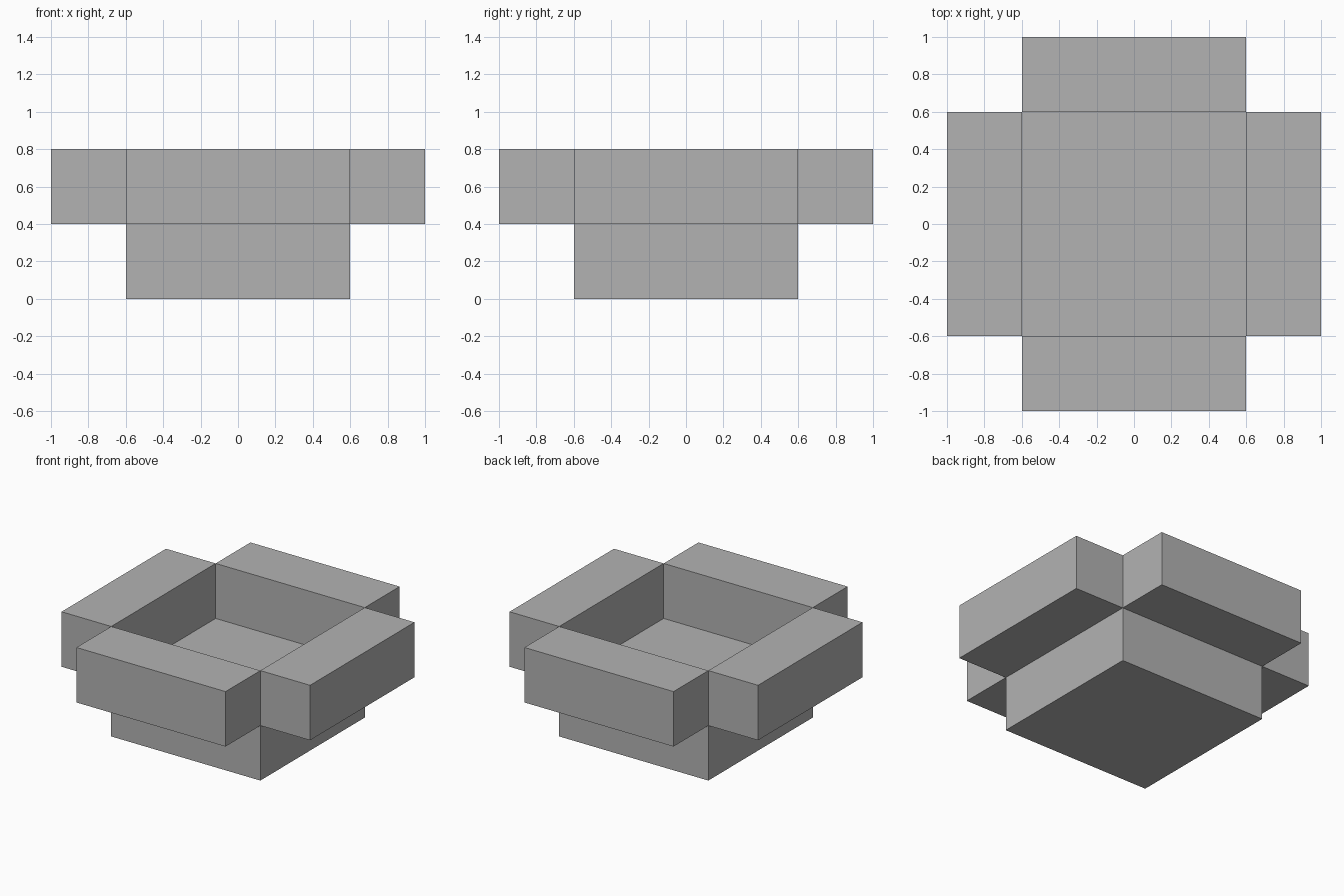
import bpy
import bmesh
from mathutils import Matrix, Vector

old = bpy.data.objects.get("Cube")
if old:
    bpy.data.objects.remove(old, do_unlink=True)

GREY = (0.45, 0.45, 0.45, 1.0)
mat = bpy.data.materials.new("plain grey")
mat.use_nodes = True
mat.diffuse_color = GREY
mat.node_tree.nodes["Principled BSDF"].inputs["Base Color"].default_value = GREY


def box(name, size, centre):
    """Flat-shaded box of a given size and centre."""
    mesh = bpy.data.meshes.new(name)
    bm = bmesh.new()
    bmesh.ops.create_cube(bm, size=1.0, matrix=Matrix.Translation(centre)
                          @ Matrix.Diagonal(Vector((*size, 1.0))))
    bm.to_mesh(mesh)
    bm.free()
    mesh.materials.append(mat)
    obj = bpy.data.objects.new(name, mesh)
    bpy.context.collection.objects.link(obj)
    return obj


WIDTH, STEP = 1.2, 0.4          # base width, block thickness
REACH = (WIDTH + STEP) / 2      # distance of each side block from the centre

# Square base slab, its top forming the floor of the well
box("base", (WIDTH, WIDTH, STEP), (0, 0, STEP / 2))

# Four blocks standing outward around the well
for side, s in (("left", 1), ("right", -1)):
    box(f"{side}_block", (STEP, WIDTH, STEP), (s * REACH, 0, STEP * 1.5))
for side, s in (("back", 1), ("front", -1)):
    box(f"{side}_block", (WIDTH, STEP, STEP), (0, s * REACH, STEP * 1.5))
